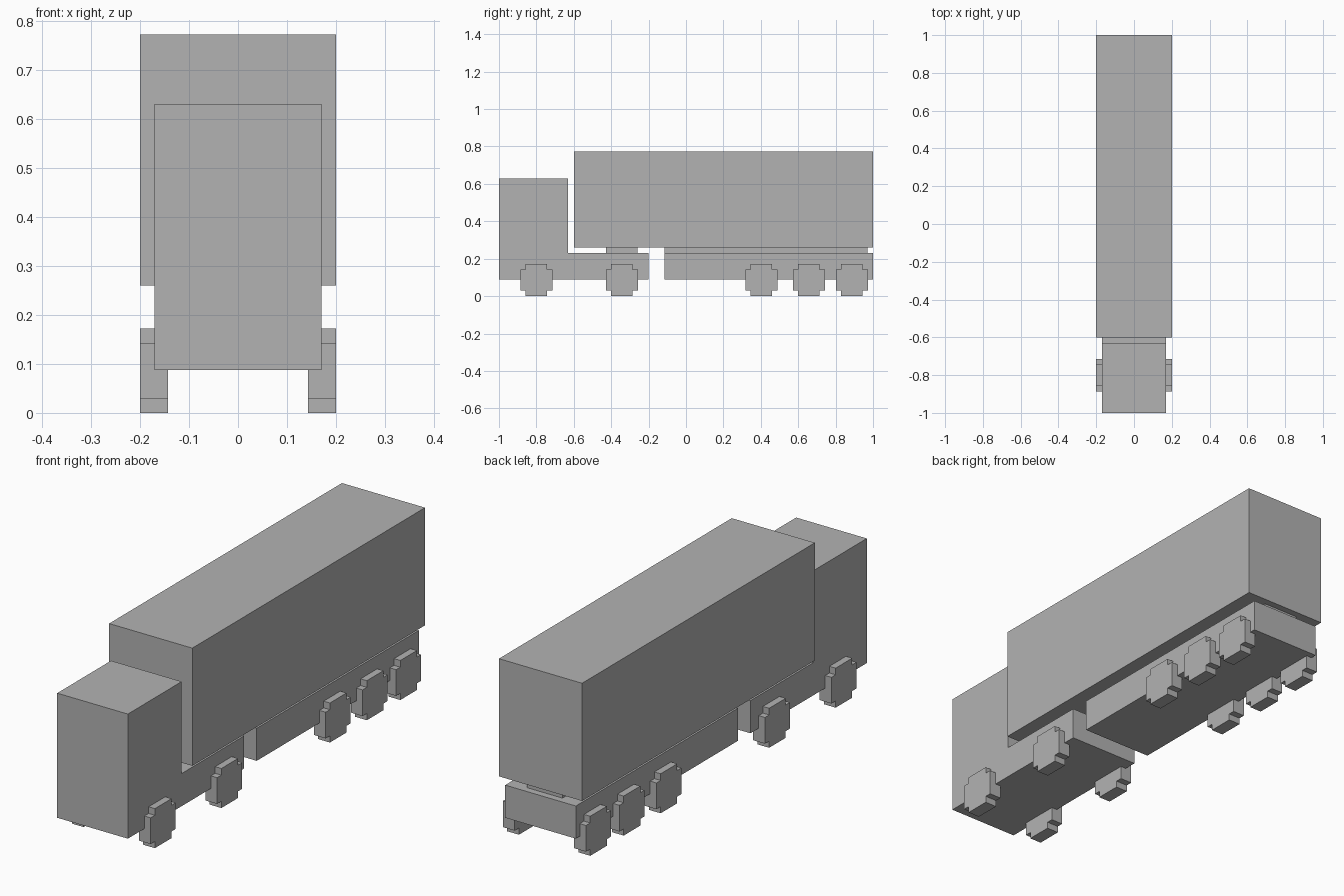
import bpy
import bmesh

cube = bpy.data.objects.get("Cube")
if cube:
    bpy.data.objects.remove(cube, do_unlink=True)

GREY = (0.45, 0.45, 0.45, 1.0)
grey = bpy.data.materials.new("plain grey")
grey.use_nodes = True
grey.diffuse_color = GREY
grey.node_tree.nodes["Principled BSDF"].inputs["Base Color"].default_value = GREY


def extrude_profile(name, profile, x0, x1):
    """Extrude a (y, z) outline along x from x0 to x1."""
    bm = bmesh.new()
    face = bm.faces.new([bm.verts.new((x0, y, z)) for y, z in profile])
    result = bmesh.ops.extrude_face_region(bm, geom=[face])
    moved = [v for v in result["geom"] if isinstance(v, bmesh.types.BMVert)]
    bmesh.ops.translate(bm, verts=moved, vec=(x1 - x0, 0, 0))
    bmesh.ops.recalc_face_normals(bm, faces=bm.faces)
    mesh = bpy.data.meshes.new(name)
    bm.to_mesh(mesh)
    bm.free()
    mesh.materials.append(grey)
    obj = bpy.data.objects.new(name, mesh)
    bpy.context.scene.collection.objects.link(obj)
    return obj


def block(name, half_width, y0, y1, z0, z1):
    outline = [(y0, z0), (y1, z0), (y1, z1), (y0, z1)]
    return extrude_profile(name, outline, -half_width, half_width)


BODY = 0.17      # half width of cab and frames
BOX = 0.20       # half width of cargo box
PAD = 0.085      # half width of the supports under the box
BASE, DECK, FLOOR = 0.088, 0.23, 0.26

# Cab and tractor frame share one L-shaped outline
extrude_profile("tractor_body", [(-1, BASE), (-0.20, BASE), (-0.20, DECK),
                                 (-0.63, DECK), (-0.63, 0.63), (-1, 0.63)],
                -BODY, BODY)
block("coupling_plate", PAD, -0.428, -0.258, DECK, FLOOR)

# Trailer
block("cargo_box", BOX, -0.60, 1.0, FLOOR, 0.772)
block("trailer_frame", BODY, -0.114, 1.0, BASE, DECK)
block("trailer_support", PAD, -0.114, 0.97, DECK, FLOOR)

# Stepped wheels: a square outline with notched corners
RADIUS, STEP = 0.086, 0.057
quarter = [(RADIUS, STEP), (STEP, STEP), (STEP, RADIUS)]
outline = []
for _ in range(4):
    outline += quarter
    quarter = [(-z, y) for y, z in quarter]

axles = {"front": -0.80, "drive": -0.343, "trailer_first": 0.403,
         "trailer_middle": 0.657, "trailer_last": 0.887}
for axle, y in axles.items():
    profile = [(y + dy, RADIUS + dz) for dy, dz in outline]
    for side, sign in (("left", 1), ("right", -1)):
        extrude_profile(f"{axle}_wheel_{side}", profile, sign * 0.143, sign * BOX)
